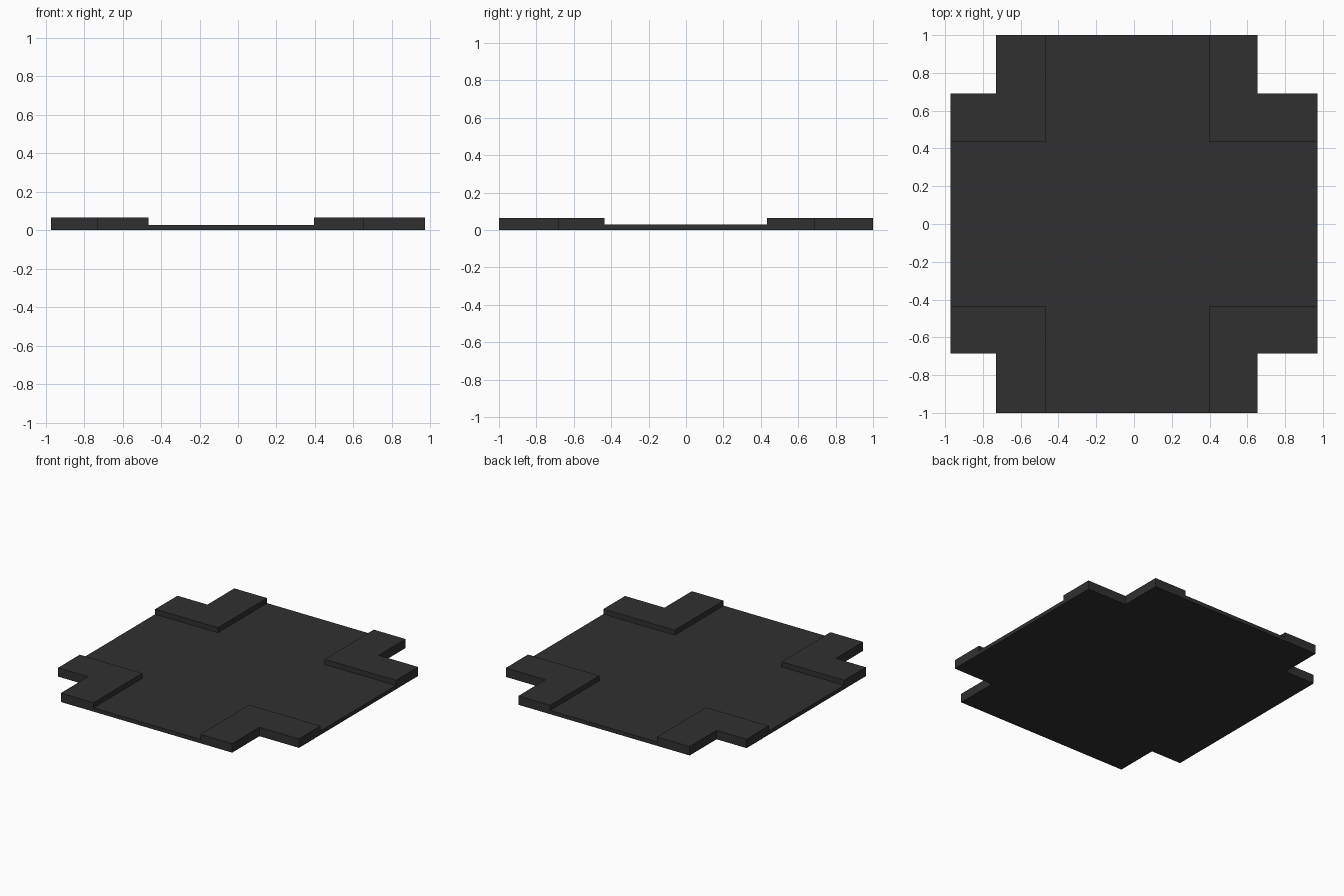
import bpy, bmesh

if "Cube" in bpy.data.objects:
    bpy.data.objects.remove(bpy.data.objects["Cube"])

PLATE_Z, PAD_Z = 0.028, 0.065
X_OUT, X_NOTCH, X_IN = (-0.972, 0.972), (-0.73, 0.653), (-0.466, 0.396)
Y_OUT, Y_NOTCH, Y_IN = (-1.0, 1.0), (-0.685, 0.69), (-0.436, 0.434)

dark = bpy.data.materials.new("dark_grey")
dark.diffuse_color = (0.03, 0.03, 0.03, 1)
dark.use_nodes = True
dark.node_tree.nodes["Principled BSDF"].inputs["Base Color"].default_value = dark.diffuse_color


def prism(name, outline, height):
    """Extrude a flat outline up from z = 0."""
    bm = bmesh.new()
    face = bm.faces.new([bm.verts.new((x, y, 0)) for x, y in outline])
    ext = bmesh.ops.extrude_face_region(bm, geom=[face], use_keep_orig=True)
    for v in ext["geom"]:
        if isinstance(v, bmesh.types.BMVert):
            v.co.z = height
    bmesh.ops.recalc_face_normals(bm, faces=bm.faces)
    mesh = bpy.data.meshes.new(name)
    bm.to_mesh(mesh)
    bm.free()
    mesh.materials.append(dark)
    obj = bpy.data.objects.new(name, mesh)
    bpy.context.collection.objects.link(obj)
    return obj


# Thin cross-shaped plate between the corner pads
(xo0, xo1), (xi0, xi1) = X_OUT, X_IN
(yo0, yo1), (yi0, yi1) = Y_OUT, Y_IN
prism("base_plate", [
    (xi0, yo0), (xi1, yo0), (xi1, yi0), (xo1, yi0), (xo1, yi1), (xi1, yi1),
    (xi1, yo1), (xi0, yo1), (xi0, yi1), (xo0, yi1), (xo0, yi0), (xi0, yi0)], PLATE_Z)

# Raised L-shaped corner pads
for i, side in enumerate(("left", "right")):
    for j, end in enumerate(("front", "back")):
        xo, xn, xi = X_OUT[i], X_NOTCH[i], X_IN[i]
        yo, yn, yi = Y_OUT[j], Y_NOTCH[j], Y_IN[j]
        prism(f"corner_pad_{end}_{side}", [
            (xi, yi), (xo, yi), (xo, yn), (xn, yn), (xn, yo), (xi, yo)], PAD_Z)
